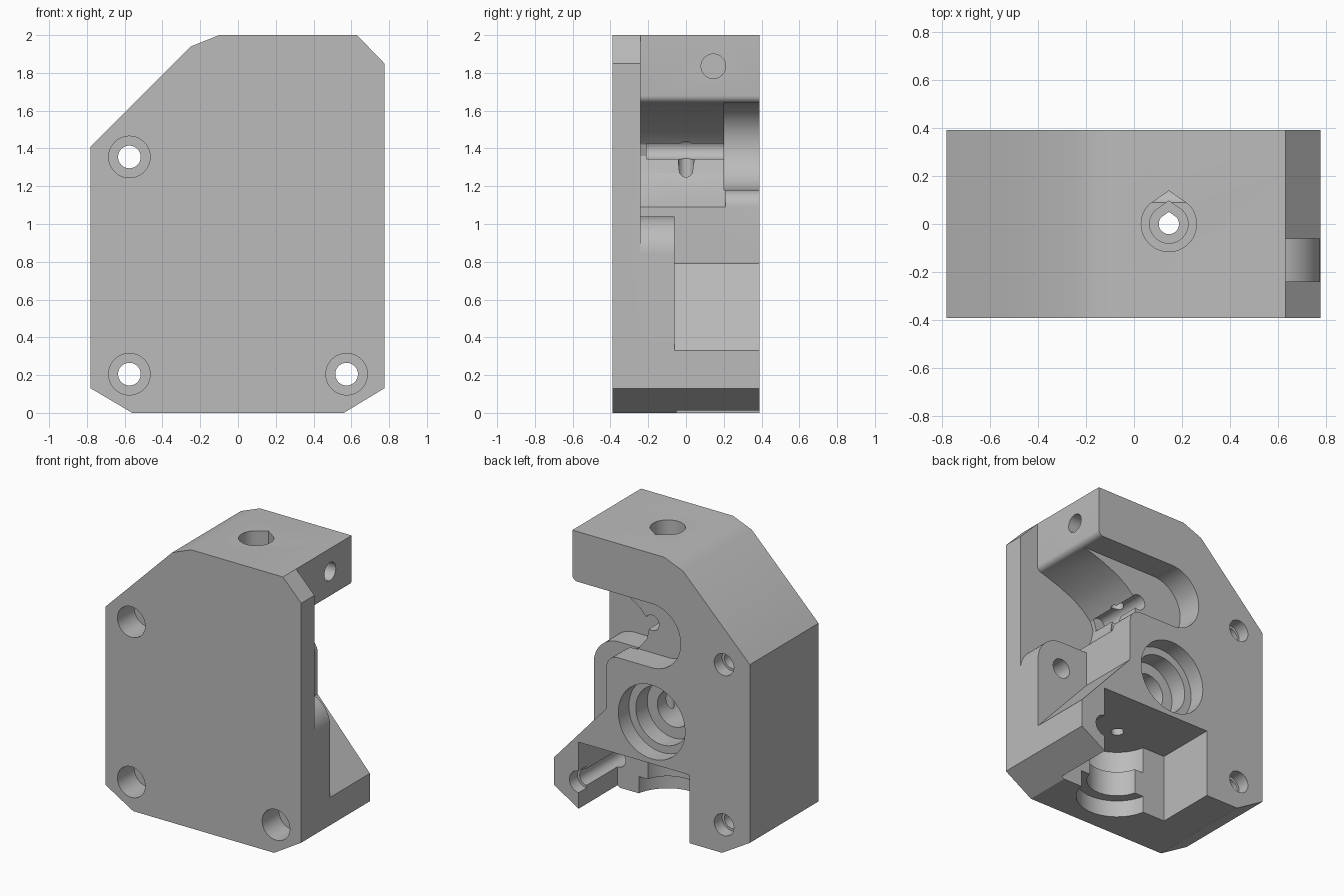
import bpy, bmesh
from math import sin, cos, pi, radians
from mathutils import Matrix, Vector

if "Cube" in bpy.data.objects:
    bpy.data.objects.remove(bpy.data.objects["Cube"])

grey = bpy.data.materials.new("plain_grey")
grey.use_nodes = True
grey.diffuse_color = (0.5, 0.5, 0.5, 1)
grey.node_tree.nodes["Principled BSDF"].inputs["Base Color"].default_value = (0.5, 0.5, 0.5, 1)


def solid(name, base, direction):
    """Extrude a closed loop of points along a direction."""
    bm = bmesh.new()
    face = bm.faces.new([bm.verts.new(p) for p in base])
    new = bmesh.ops.extrude_face_region(bm, geom=[face])["geom"]
    bmesh.ops.translate(bm, vec=Vector(direction),
                        verts=[v for v in new if isinstance(v, bmesh.types.BMVert)])
    bmesh.ops.recalc_face_normals(bm, faces=bm.faces[:])
    mesh = bpy.data.meshes.new(name)
    bm.to_mesh(mesh)
    bm.free()
    mesh.materials.append(grey)
    obj = bpy.data.objects.new(name, mesh)
    bpy.context.collection.objects.link(obj)
    return obj


def prism(name, profile, y0, y1):
    """Profile in x and z, extruded along y."""
    return solid(name, [(x, y0, z) for x, z in profile], (0, y1 - y0, 0))


def arc(cx, cz, r, start, end, steps=24):
    angles = [radians(start + (end - start) * i / steps) for i in range(steps + 1)]
    return [(cx + r * cos(a), cz + r * sin(a)) for a in angles]


def circle(cx, cz, r):
    return arc(cx, cz, r, 0, 352.5, 47)


def upright(name, x, y, r, z0, z1, teardrop=False):
    """Vertical round cutter, with an optional pointed side."""
    pts = arc(x, y, r, 135, 405, 36) + [(x, y + r * 1.2)] if teardrop else circle(x, y, r)
    return solid(name, [(a, b, z0) for a, b in pts], (0, 0, z1 - z0))


def combine(body, tool, operation="DIFFERENCE"):
    mod = body.modifiers.new(tool.name, "BOOLEAN")
    mod.object, mod.operation, mod.solver = tool, operation, "EXACT"
    bpy.context.view_layer.objects.active = body
    bpy.ops.object.modifier_apply(modifier=mod.name)
    bpy.data.objects.remove(tool)


# Main block
outline = [(-.78, .13), (-.56, 0), (.56, 0), (.775, .13), (.775, 1.85),
           (.63, 2), (-.1, 2), (-.25, 1.94), (-.78, 1.41)]
housing = prism("housing", outline, -.39, .39)

# Side pocket: a curved deep part and a wider bearing slot at the back
upper = [(.9, 2.1), (.63, 2.1)] + arc(.59, 1.68, .04, 0, -90, 6)
lower = [(.36, .79), (.775, .33), (.9, .19)]
throat = [(.44, 1.59), (.32, 1.54), (.23, 1.48), (.17, 1.42), (.15, 1.36),
          (.17, 1.27), (.24, 1.18), (.36, 1.09)]
slot = arc(0, 1.41, .23, 90, 270) + arc(.27, 1.09, .09, 90, 0, 8)
combine(housing, prism("deep_pocket", upper + throat + lower, -.24, .21))
combine(housing, prism("bearing_slot", upper + slot + lower, .2, .5))

# Lever pivot boss
boss = [(.3, .3), (.3, 1.04)] + arc(.575, .84, .2, 90, 0) + [(.775, .3)]
combine(housing, prism("pivot_boss", boss, -.3, -.06), "UNION")

# Lower bay, open to the back and the underside
bay = [(-.3, -.1), (.58, -.1), (.58, .49), (-.3, .49)]
combine(housing, prism("lower_bay", bay, -.05, .5))

# Grooved upright socket
for r, z0, z1 in [(.27, -.1, .12), (.2, .1, .32), (.27, .3, .49)]:
    combine(housing, upright("socket", .145, 0, r, z0, z1))

# Feed passage from top to bottom
for r, z0 in [(.115, 1.8), (.08, 1.72), (.042, .4)]:
    combine(housing, upright("feed_hole", .145, 0, r, z0, 2.1, True))

# Round holes along y: x, z, radius, start, end
holes = [(0, .79, .265, .27, .5), (0, .79, .21, .14, .5), (0, .79, .13, -.2, .5),
         (.575, .84, .07, -.25, -.02), (.13, 1.395, .055, -.21, .22)]
for x, z in [(-.575, 1.355), (-.575, .205), (.575, .205)]:
    holes += [(x, z, .11, -.5, -.2), (x, z, .06, -.5, .5), (x, z, .078, .3, .5)]
for x, z, r, y0, y1 in holes:
    combine(housing, prism("round_hole", circle(x, z, r), y0, y1))

# Side screw hole in the upper arm
side = [(.8, y, z) for y, z in circle(.145, 1.835, .065)]
combine(housing, solid("side_hole", side, (-.9, 0, 0)))

bpy.ops.object.select_all(action="DESELECT")
housing.select_set(True)
bpy.context.view_layer.objects.active = housing
bpy.ops.object.shade_smooth_by_angle(angle=radians(25))
